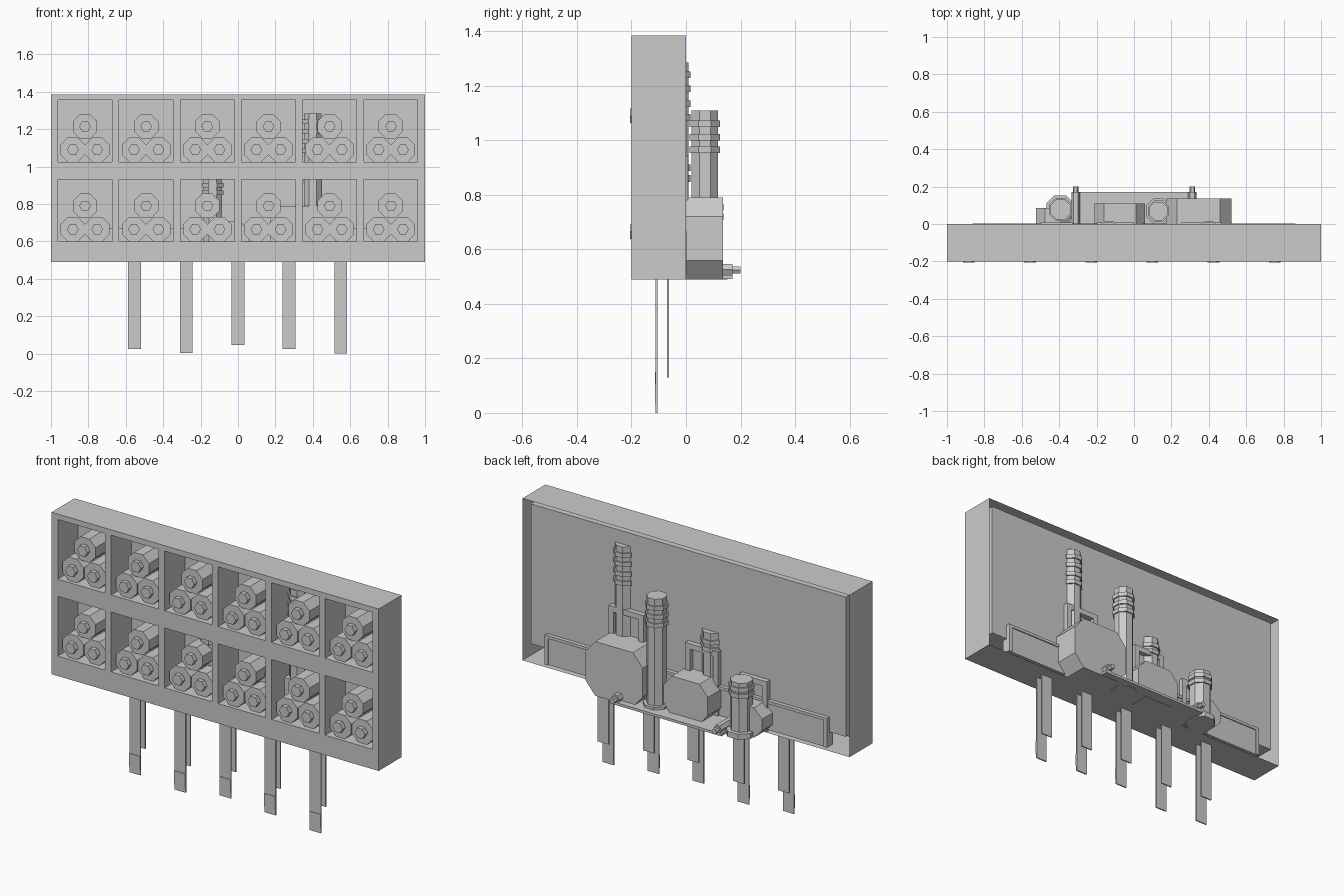
import bpy, bmesh, math
from mathutils import Matrix

if "Cube" in bpy.data.objects:
    bpy.data.objects.remove(bpy.data.objects["Cube"])


def finish(name, bm):
    bmesh.ops.recalc_face_normals(bm, faces=bm.faces)
    me = bpy.data.meshes.new(name)
    bm.to_mesh(me)
    bm.free()
    ob = bpy.data.objects.new(name, me)
    bpy.context.collection.objects.link(ob)
    return ob


def add_box(bm, x0, x1, y0, y1, z0, z1):
    m = Matrix.Translation(((x0 + x1) / 2, (y0 + y1) / 2, (z0 + z1) / 2))
    bmesh.ops.create_cube(bm, size=1, matrix=m @ Matrix.Diagonal((x1 - x0, y1 - y0, z1 - z0, 1)))


def box(name, *dims):
    bm = bmesh.new()
    add_box(bm, *dims)
    return finish(name, bm)


def add_prism(bm, pts, a, b, axis):
    """Extrude a 2D outline from a to b along y or z."""
    place = (lambda p, t: (p[0], t, p[1])) if axis == 'y' else (lambda p, t: (p[0], p[1], t))
    lo = [bm.verts.new(place(p, a)) for p in pts]
    hi = [bm.verts.new(place(p, b)) for p in pts]
    n = len(pts)
    bm.faces.new(lo)
    bm.faces.new(hi)
    for i in range(n):
        bm.faces.new((lo[i], lo[(i + 1) % n], hi[(i + 1) % n], hi[i]))


def ngon(cx, cy, apothem, n, phase):
    r = apothem / math.cos(math.pi / n)
    return [(cx + r * math.cos(2 * math.pi * (i + phase) / n),
             cy + r * math.sin(2 * math.pi * (i + phase) / n)) for i in range(n)]


def pole(name, cx, cy, r, z0, z1, rings, flange=None):
    """Octagonal pipe with raised bands and an optional foot."""
    bm = bmesh.new()
    add_prism(bm, ngon(cx, cy, r, 8, .5), z0, z1, 'z')
    for z in rings:
        add_prism(bm, ngon(cx, cy, r + .007, 8, .5), z - .012, z + .012, 'z')
    if flange:
        add_prism(bm, ngon(cx, cy, flange, 8, .5), .49, .52, 'z')
    return finish(name, bm)


def tank(name, x0, x1, y0, y1, z0, z1, c, d):
    """Drum with an eight-sided outline seen from the back."""
    bm = bmesh.new()
    add_prism(bm, [(x0 + c, z0), (x1 - c, z0), (x1, z0 + d), (x1, z1 - d),
                   (x1 - c, z1), (x0 + c, z1), (x0, z1 - d), (x0, z0 + d)], y0, y1, 'y')
    return finish(name, bm)


CX = [-.818 + .327 * i for i in range(6)]      # cell centres
ROWS = [0, .425]                               # cell row offsets
XS = [-1] + [c + s * .144 for c in CX for s in (-1, 1)] + [1]
ZS = [.49, .60, .93, 1.025, 1.355, 1.385]
FRONT, BACK = -.2, -.02

# Front grille: grid face with sunken cells and outer walls
bm = bmesh.new()
V = [[bm.verts.new((x, FRONT, z)) for z in ZS] for x in XS]
cells = []
for i in range(len(XS) - 1):
    for j in range(len(ZS) - 1):
        f = bm.faces.new((V[i][j], V[i + 1][j], V[i + 1][j + 1], V[i][j + 1]))
        if i % 2 and j % 2:
            cells.append(f)
for f in cells:
    new = bmesh.ops.extrude_discrete_faces(bm, faces=[f])['faces'][0]
    for v in new.verts:
        v.co.y = BACK - .004
rim = [e for e in bm.edges if e.is_boundary]
for g in bmesh.ops.extrude_edge_only(bm, edges=rim)['geom']:
    if isinstance(g, bmesh.types.BMVert):
        g.co.y = 0.0
finish("housing", bm)

# Inner pan: back panel with its four outer sides
bm = bmesh.new()
add_box(bm, -.963, .963, FRONT + .002, BACK, .585, 1.357)
bm.normal_update()
bmesh.ops.delete(bm, geom=[f for f in bm.faces if f.normal.y < -.5], context='FACES')
finish("back_panel", bm)

# Launch tubes: three octagonal barrels with hexagonal noses per cell
for r, dz in enumerate(ROWS):
    for c, cx in enumerate(CX):
        bm = bmesh.new()
        for ox, z, y in ((0, .79, -.168), (-.065, .665, -.18), (.065, .665, -.172)):
            add_prism(bm, ngon(cx + ox, z + dz, .065, 8, .5), y, BACK - .005, 'y')
            add_prism(bm, ngon(cx + ox, z + dz, .027, 6, 0), y - .025, y, 'y')
        finish(f"barrel_cluster_{r}_{c}", bm)

# Legs: long front blades with bent tips, shorter rear blades
for i, (x, z) in enumerate(zip((-.553, -.277, 0, .273, .55), (.025, .003, .045, .025, .0))):
    box(f"front_leg_{i}", x - .034, x + .034, -.111, -.104, z, .495)
    box(f"leg_tip_{i}", x - .034, x + .034, -.114, -.106, z + .03, z + .105)
    box(f"rear_leg_{i}", x - .034, x + .034, -.069, -.062, z + .13, .495)

# Back machinery: rail, platform and side couplings
box("long_rail", -.853, .853, -.05, -.004, .505, .665)
for s in (-1, 1):
    box("rail_end", s * .853 - .01, s * .853 + .01, -.05, .002, .505, .668)
box("rail_lip_top", -.853, .853, -.05, .002, .652, .668)
box("platform", -.335, .335, -.02, .17, .492, .506)
for s in (-1, 1):
    bm = bmesh.new()
    add_prism(bm, ngon(s * .312, .526, .02, 6, 0), -.01, .17, 'y')
    add_prism(bm, ngon(s * .312, .524, .013, 6, 0), .17, .2, 'y')
    finish("coupling", bm)

# Tanks
tank("large_tank", .17, .52, -.09, .135, .49, .79, .06, .07)
tank("middle_tank", -.21, .06, -.06, .11, .49, .71, .05, .06)
tank("small_tank", -.525, -.34, -.05, .085, .49, .655, .05, .05)

# Pipes with bands
pole("tall_pipe", .4, -.037, .047, .52, 1.285, (1.085, 1.135, 1.19, 1.24))
pole("thick_pipe", .13, .069, .049, .49, 1.11, (.965, 1.012, 1.06), .066)
pole("slim_pipe", -.135, -.04, .05, .5, .95, (.86, .9))
pole("short_pipe", -.393, .077, .054, .49, .79, (.72, .755), .076)

# Bracket frames around the pipes
for i, (x0, x1, z1) in enumerate(((.255, .468, .94), (-.2, 0, .86), (-.5, -.33, .775))):
    bm = bmesh.new()
    for a in (x0, x1 - .03):
        add_box(bm, a, a + .03, -.03, .008, .5, z1)
    add_box(bm, x0, x1, -.03, .008, z1 - .03, z1)
    finish(f"bracket_{i}", bm)
